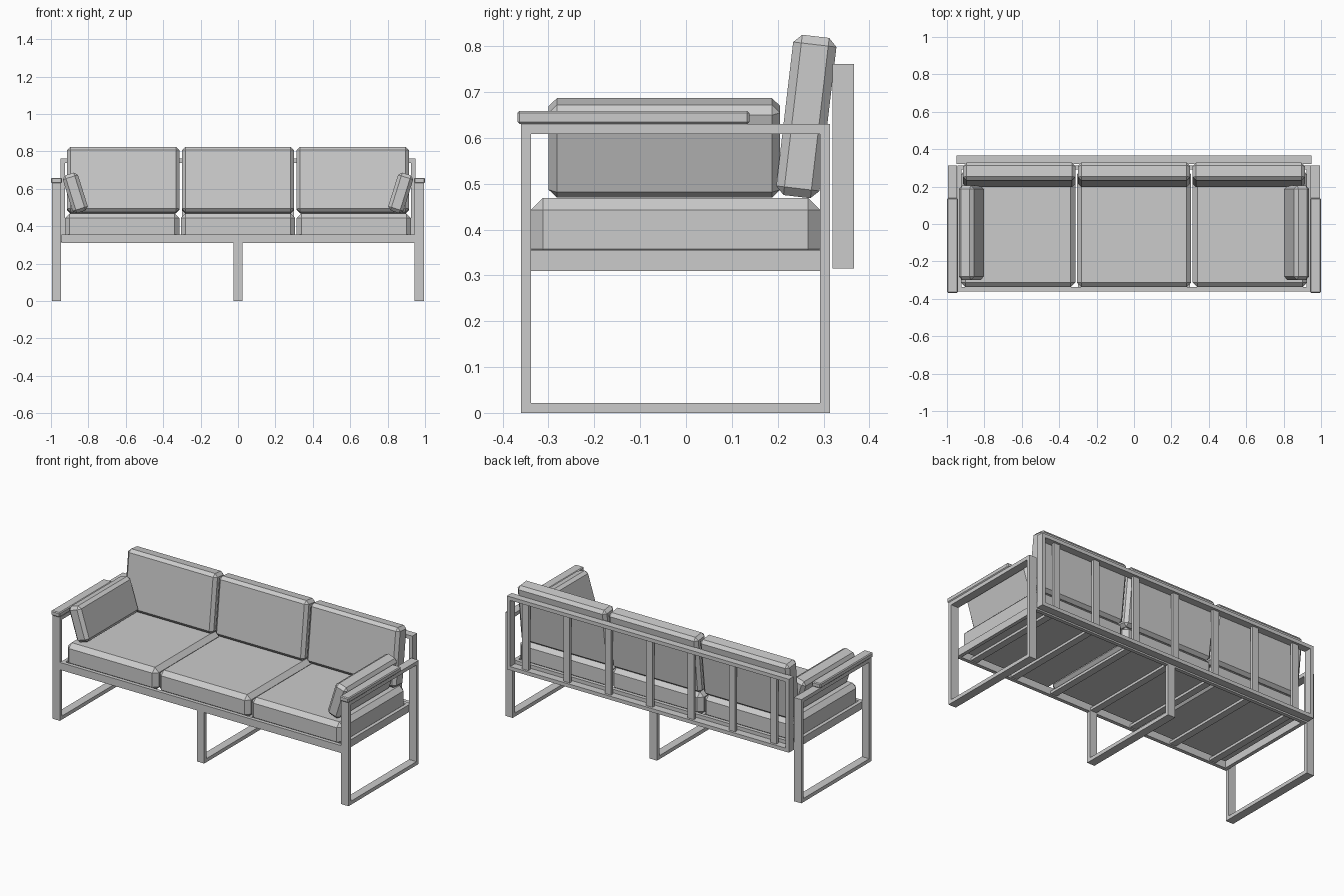
import bpy
from math import radians

cube = bpy.data.objects.get("Cube")
if cube:
    bpy.data.objects.remove(cube, do_unlink=True)

grey = bpy.data.materials.new("light_grey")
grey.use_nodes = True
colour = (0.6, 0.6, 0.6, 1)
grey.diffuse_color = colour
grey.node_tree.nodes["Principled BSDF"].inputs["Base Color"].default_value = colour


def block(name, centre, size, rotation=(0, 0, 0), chamfer=0):
    """Box given by centre and size, optionally tilted and chamfered."""
    bpy.ops.mesh.primitive_cube_add(size=1, location=centre)
    ob = bpy.context.object
    ob.name = name
    ob.scale = size
    bpy.ops.object.transform_apply(location=False, rotation=False, scale=True)
    ob.rotation_euler = [radians(a) for a in rotation]
    ob.data.materials.append(grey)
    if chamfer:
        mod = ob.modifiers.new("chamfer", 'BEVEL')
        mod.width = chamfer
        mod.segments = 1
    return ob


def bar(name, x, y, z, chamfer=0):
    """Box given by its (min, max) range on each axis."""
    ranges = (x, y, z)
    return block(name, [(a + b) / 2 for a, b in ranges],
                 [b - a for a, b in ranges], chamfer=chamfer)


TUBE = 0.022
FRONT, BACK = -0.36, 0.314
INNER = (FRONT + TUBE, BACK - TUBE)
SEAT_LOW, SEAT_TOP, ARM_TOP = 0.31, 0.355, 0.63
SIDE = 0.945


def leg_frame(name, x, top):
    """Two upright posts joined by a floor bar."""
    bar(name + "_front_leg", x, (FRONT, INNER[0]), (0, top))
    bar(name + "_back_leg", x, (INNER[1], BACK), (0, top))
    bar(name + "_floor_bar", x, INNER, (0, TUBE))


# Leg frames, arms and arm cushions
leg_frame("middle", (-0.025, 0.025), SEAT_LOW)
for name, s in (("left", 1), ("right", -1)):
    x = sorted((s * SIDE, s * 0.995))
    leg_frame(name, x, ARM_TOP)
    bar(name + "_arm_bar", x, INNER, (ARM_TOP - TUBE, ARM_TOP))
    bar(name + "_arm_pad", sorted((s * 0.942, s)), (-0.368, 0.138),
        (ARM_TOP, 0.659), chamfer=0.005)
    bar(name + "_seat_rail", sorted((s * (SIDE - TUBE), s * SIDE)), INNER,
        (SEAT_LOW, SEAT_TOP))
    block(name + "_arm_cushion", (s * 0.87, -0.047, 0.578),
          (0.085, 0.505, 0.212), (0, s * 17.4, 0), chamfer=0.018)

# Seat frame
for name, y in (("front", (FRONT, INNER[0])), ("back", (INNER[1], BACK))):
    bar(name + "_seat_rail", (-SIDE, SIDE), y, (SEAT_LOW, SEAT_TOP))

# Backrest frame
BACK_Y = (0.32, 0.366)
BACK_LOW, BACK_TOP = 0.315, 0.761
for name, z in (("lower", BACK_LOW), ("upper", BACK_TOP - TUBE)):
    bar(name + "_back_rail", (-0.948, 0.948), BACK_Y, (z, z + TUBE))
for name, s in (("left", 1), ("right", -1)):
    bar(name + "_back_post", sorted((s * (0.948 - TUBE), s * 0.948)), BACK_Y,
        (BACK_LOW + TUBE, BACK_TOP - TUBE))

# Slats under the seat and in the backrest
for i in range(-3, 4):
    x = (i * 0.278 - 0.021, i * 0.278 + 0.021)
    bar("seat_slat", x, INNER, (SEAT_LOW + 0.006, 0.332))
    bar("back_slat", x, (0.334, 0.352), (BACK_LOW + TUBE, BACK_TOP - TUBE))

# Seat and back cushions
for i in (-1, 0, 1):
    block("seat_cushion", (i * 0.62, -0.023, 0.4), (0.612, 0.63, 0.138),
          chamfer=0.026)
    block("back_cushion", (i * 0.614, 0.2625, 0.6465), (0.6, 0.095, 0.352),
          (-6.7, 0, 0), chamfer=0.018)
